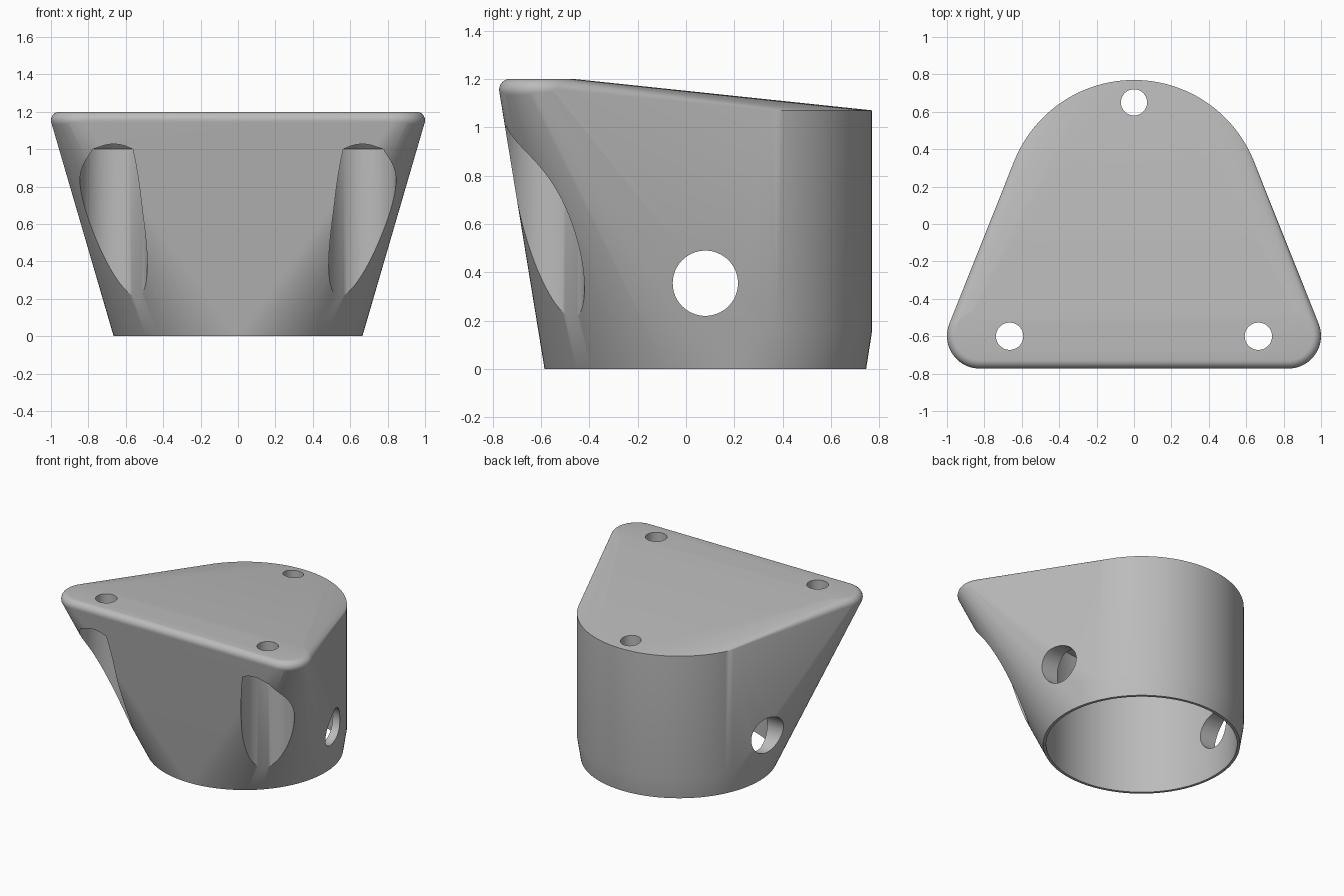
import bpy, bmesh
from math import sin, cos, pi, radians

cube = bpy.data.objects.get("Cube")
if cube:
    bpy.data.objects.remove(cube, do_unlink=True)

grey = bpy.data.materials.new("plain grey")
grey.use_nodes = True
grey.diffuse_color = (0.5, 0.5, 0.5, 1)
grey.node_tree.nodes["Principled BSDF"].inputs["Base Color"].default_value = (0.5, 0.5, 0.5, 1)

AXIS_Y = 0.08
FOOT_X, FOOT_Y = 0.665, -0.6


def ring(bm, x, y, z, r, n=96):
    return [bm.verts.new((x + r * cos(2 * pi * i / n), y + r * sin(2 * pi * i / n), z))
            for i in range(n)]


def make_object(name, bm):
    bmesh.ops.recalc_face_normals(bm, faces=bm.faces[:])
    mesh = bpy.data.meshes.new(name)
    bm.to_mesh(mesh)
    bm.free()
    mesh.materials.append(grey)
    ob = bpy.data.objects.new(name, mesh)
    bpy.context.collection.objects.link(ob)
    return ob


def turned(name, x, y, profile, n=64):
    """Closed solid of revolution about a vertical axis; profile of (radius, z)."""
    bm = bmesh.new()
    rings = [ring(bm, x, y, z, r, n) for r, z in profile]
    for a, b in zip(rings, rings[1:]):
        for i in range(n):
            j = (i + 1) % n
            bm.faces.new((a[i], a[j], b[j], b[i]))
    bm.faces.new(rings[0])
    bm.faces.new(rings[-1])
    return make_object(name, bm)


# Body: hull around the round base, the upright barrel and two rounded front corners
bm = bmesh.new()
for r, z in ((0.665, 0), (0.69, 0.16), (0.69, 1.07)):
    ring(bm, 0, AXIS_Y, z, r, 128)
EDGE = 0.045
for side in (-1, 1):
    for step in range(-3, 7):
        a = radians(15 * step)
        ring(bm, side * 0.825, -0.598, 1.2 - EDGE + EDGE * sin(a), 0.13 + EDGE * cos(a), 64)
hull = bmesh.ops.convex_hull(bm, input=bm.verts[:])
spare = {v for v in hull["geom_interior"] + hull["geom_unused"]
         if isinstance(v, bmesh.types.BMVert)}
bmesh.ops.delete(bm, geom=list(spare), context='VERTS')
bmesh.ops.dissolve_limit(bm, angle_limit=radians(0.1), verts=bm.verts[:], edges=bm.edges[:])
body = make_object("mount_body", bm)

# Cutters: cavity, crosswise hole, screw holes and front pockets
cutters = [turned("cavity_cutter", 0, AXIS_Y, ((0.645, -0.1), (0.645, 0.95)), 128),
           turned("back_screw_cutter", 0, 0.65, ((0.07, 0.8), (0.07, 1.4)))]
for label, side in (("left", 1), ("right", -1)):
    cutters.append(turned(label + "_pocket_cutter", side * FOOT_X, FOOT_Y,
                          ((0.18, -0.1), (0.18, 1.0), (0.073, 1.107), (0.073, 1.4))))
cross = turned("cross_hole_cutter", 0, 0, ((0.135, -1.2), (0.135, 1.2)))
cross.rotation_euler = (0, pi / 2, 0)
cross.location = (0, AXIS_Y, 0.355)
cutters.append(cross)

bpy.context.view_layer.objects.active = body
for ob in bpy.context.selected_objects:
    ob.select_set(False)
body.select_set(True)
for cutter in cutters:
    cutter.hide_render = True
    mod = body.modifiers.new(cutter.name, 'BOOLEAN')
    mod.operation = 'DIFFERENCE'
    mod.solver = 'EXACT'
    mod.object = cutter
    bpy.ops.object.modifier_apply(modifier=mod.name)
for cutter in cutters:
    bpy.data.objects.remove(cutter, do_unlink=True)

bpy.ops.object.shade_smooth_by_angle(angle=radians(30))
